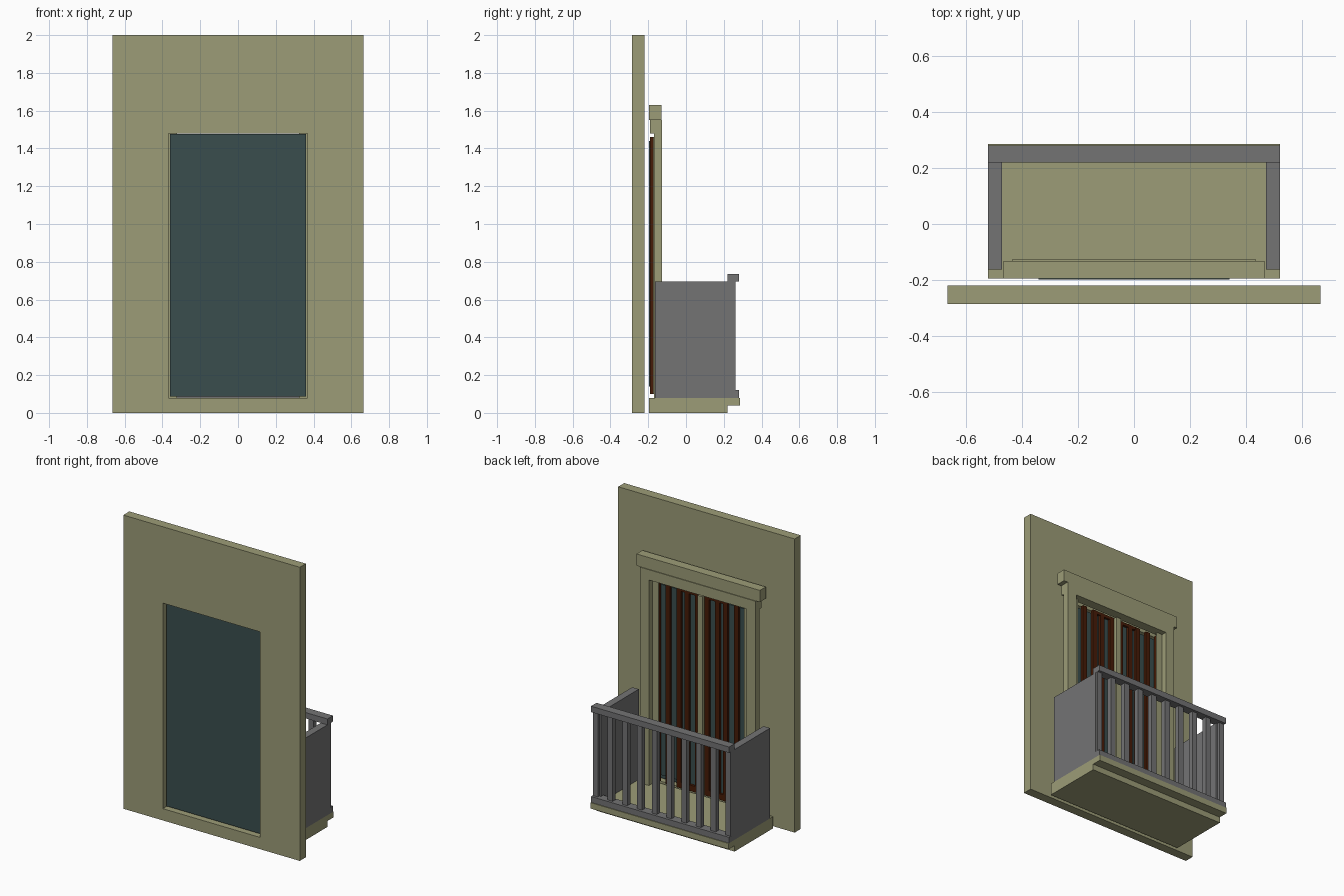
import bpy, bmesh

old = bpy.data.objects.get("Cube")
if old:
    bpy.data.objects.remove(old, do_unlink=True)


def material(name, rgb):
    m = bpy.data.materials.new(name)
    m.use_nodes = True
    m.diffuse_color = (*rgb, 1)
    m.node_tree.nodes["Principled BSDF"].inputs["Base Color"].default_value = (*rgb, 1)
    return m


stone = material("olive stone", (0.335, 0.335, 0.185))
iron = material("grey iron", (0.172, 0.172, 0.175))
glass = material("dark teal glass", (0.042, 0.076, 0.076))
wood = material("red brown wood", (0.062, 0.011, 0.002))


def finish(name, bm, mat):
    bmesh.ops.recalc_face_normals(bm, faces=bm.faces)
    mesh = bpy.data.meshes.new(name)
    bm.to_mesh(mesh)
    bm.free()
    mesh.materials.append(mat)
    ob = bpy.data.objects.new(name, mesh)
    bpy.context.collection.objects.link(ob)
    return ob


def box(name, mat, x, y, z):
    """Box spanning the given (low, high) ranges."""
    bm = bmesh.new()
    bmesh.ops.create_cube(bm, size=1)
    for v in bm.verts:
        v.co = [r[0] + (c + 0.5) * (r[1] - r[0]) for c, r in zip(v.co, (x, y, z))]
    return finish(name, bm, mat)


def pair(name, mat, x, y, z):
    """The same box on the left (+x) and the right (-x)."""
    box(name + "_left", mat, x, y, z)
    box(name + "_right", mat, (-x[1], -x[0]), y, z)


def wall_with_opening(name, mat, outer, inner, y):
    bm = bmesh.new()

    def loop(x0, x1, z0, z1):
        return [bm.verts.new((a, y[0], b)) for a, b in ((x0, z0), (x1, z0), (x1, z1), (x0, z1))]

    o, i = loop(*outer), loop(*inner)
    for k in range(4):
        n = (k + 1) % 4
        bm.faces.new((o[k], o[n], i[n], i[k]))
    new = bmesh.ops.extrude_face_region(bm, geom=bm.faces[:])["geom"]
    for v in new:
        if isinstance(v, bmesh.types.BMVert):
            v.co.y = y[1]
    return finish(name, bm, mat)


# Wall with its flush window pane
wall_with_opening("wall", stone, (-0.665, 0.665, 0, 2), (-0.367, 0.367, 0.08, 1.48), (-0.285, -0.22))
box("front_pane", glass, (-0.36, 0.36), (-0.255, -0.247), (0.088, 1.476))

# Door surround
pair("door_jamb", stone, (0.368, 0.435), (-0.17, -0.126), (0.08, 1.48))
pair("door_stop", stone, (0.322, 0.368), (-0.17, -0.163), (0.08, 1.48))
box("door_header", stone, (-0.435, 0.435), (-0.19, -0.126), (1.48, 1.55))
box("lintel", stone, (-0.465, 0.465), (-0.195, -0.131), (1.55, 1.63))

# Pair of door leaves: glass, wooden uprights and rails
box("door_glass", glass, (-0.34, 0.34), (-0.197, -0.19), (0.14, 1.44))
box("door_mullion", stone, (-0.018, 0.018), (-0.186, -0.15), (0.1, 1.46))
for n, x in enumerate((0.036, 0.115, 0.175, 0.258, 0.34)):
    pair(f"door_upright_{n + 1}", wood, (x - 0.017, x + 0.017), (-0.19, -0.171), (0.1, 1.46))
for end, z in (("top", (1.44, 1.46)), ("bottom", (0.1, 0.14))):
    pair(f"door_rail_{end}", wood, (0.019, 0.192), (-0.19, -0.173), z)

# Balcony floor
box("floor_base", stone, (-0.52, 0.52), (-0.195, 0.22), (0, 0.04))
box("floor_slab", stone, (-0.52, 0.52), (-0.195, 0.285), (0.04, 0.08))

# Balcony railing
pair("side_panel", iron, (0.47, 0.52), (-0.163, 0.245), (0.08, 0.695))
box("top_rail", iron, (-0.52, 0.52), (0.22, 0.28), (0.695, 0.735))
box("bottom_rail", iron, (-0.52, 0.52), (0.22, 0.28), (0.08, 0.12))
count = 10
for n in range(count):
    x = -0.5 + n / (count - 1)
    box(f"baluster_{n + 1}", iron, (x - 0.019, x + 0.019), (0.228, 0.262), (0.12, 0.695))
